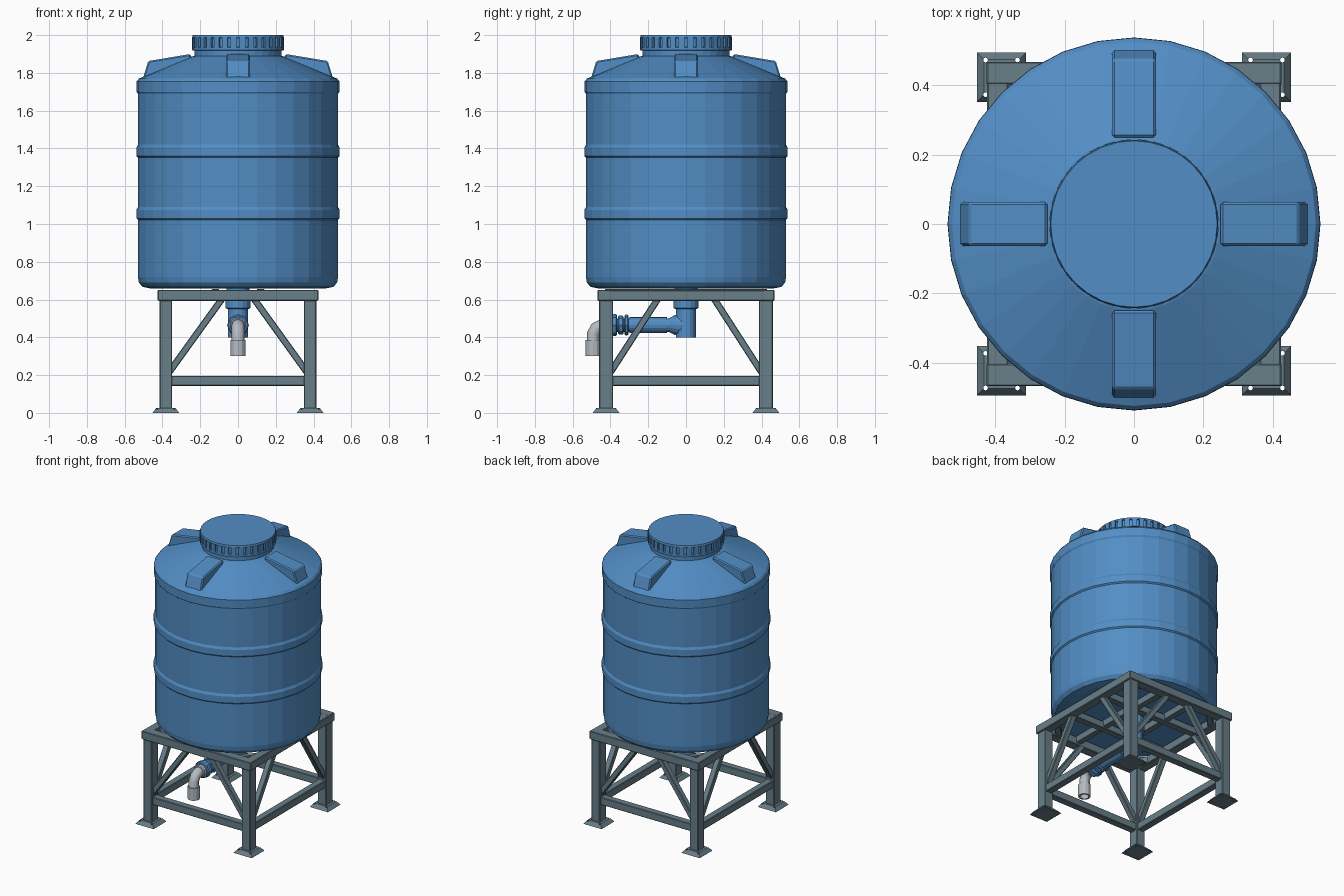
import bpy, bmesh, math
from mathutils import Vector, Matrix

cube = bpy.data.objects.get("Cube")
if cube:
    bpy.data.objects.remove(cube, do_unlink=True)


def material(name, rgb):
    m = bpy.data.materials.new(name)
    m.use_nodes = True
    m.diffuse_color = (*rgb, 1)
    m.node_tree.nodes["Principled BSDF"].inputs["Base Color"].default_value = (*rgb, 1)
    return m


BLUE = material("tank blue", (0.085, 0.27, 0.56))
STEEL = material("grey steel", (0.14, 0.21, 0.25))
PALE = material("pale grey plastic", (0.46, 0.50, 0.54))


def finish(name, bm, mat, matrix=Matrix()):
    bmesh.ops.transform(bm, matrix=matrix, verts=bm.verts)
    bmesh.ops.recalc_face_normals(bm, faces=bm.faces)
    mesh = bpy.data.meshes.new(name)
    bm.to_mesh(mesh)
    bm.free()
    mesh.materials.append(mat)
    ob = bpy.data.objects.new(name, mesh)
    bpy.context.collection.objects.link(ob)
    return ob


def lathe(name, profile, mat, sides=16, matrix=Matrix(), closed=False):
    """Turn a list of (radius, height) points about z; capped unless closed."""
    bm = bmesh.new()
    rings = []
    for r, z in profile:
        rings.append([bm.verts.new((r * math.cos(a), r * math.sin(a), z))
                      for a in (math.tau * i / sides for i in range(sides))])
    pairs = list(zip(rings, rings[1:])) + ([(rings[-1], rings[0])] if closed else [])
    for low, high in pairs:
        for i in range(sides):
            j = (i + 1) % sides
            bm.faces.new((low[i], low[j], high[j], high[i]))
    if not closed:
        bm.faces.new(rings[0])
        bm.faces.new(rings[-1])
    return finish(name, bm, mat, matrix)


def bar(name, start, end, width, height, mat=STEEL, bevel=0.004):
    """Square-section bar between two points; height is the upright size."""
    a, b = Vector(start), Vector(end)
    d = (b - a).normalized()
    up = Vector((0, 0, 1)) if abs(d.z) < 0.99 else Vector((0, 1, 0))
    side = up.cross(d).normalized()
    top = d.cross(side)
    rot = Matrix((d, side, top)).transposed().to_4x4()
    bm = bmesh.new()
    bmesh.ops.create_cube(bm, size=1)
    bmesh.ops.scale(bm, vec=((b - a).length, width, height), verts=bm.verts)
    if bevel:
        bmesh.ops.bevel(bm, geom=bm.edges[:], offset=bevel, segments=1, affect='EDGES')
    return finish(name, bm, mat, Matrix.Translation((a + b) / 2) @ rot)


# Tank body with raised hoops, shoulder and neck
tank = [(0.46, 0.658), (0.505, 0.667), (0.525, 0.69), (0.53, 0.72)]
for z in (1.03, 1.36):
    tank += [(0.53, z - 0.008), (0.538, z), (0.538, z + 0.045), (0.53, z + 0.06)]
tank += [(0.53, 1.69), (0.537, 1.70), (0.537, 1.755), (0.525, 1.77),
         (0.25, 1.885), (0.23, 1.89), (0.23, 1.925)]
lathe("tank_body", tank, BLUE, 32)

# Screw lid with grip ribs
lathe("lid", [(0.225, 1.918), (0.243, 1.92), (0.243, 1.935), (0.234, 1.937),
              (0.234, 1.985), (0.243, 1.988), (0.24, 2.0)], BLUE, 32)
RIBS = 32
for i in range(RIBS):
    turn = Matrix.Rotation(math.tau * (i + 0.5) / RIBS, 4, 'Z')
    rib = bar("lid_rib", (0.225, 0, 1.96), (0.244, 0, 1.96), 0.03, 0.055, BLUE, 0)
    rib.data.transform(turn)

# Four lifting lugs on the shoulder
for i, side in enumerate(("left", "back", "right", "front")):
    bm = bmesh.new()
    outline = [(0.25, 1.86), (0.25, 1.90), (0.475, 1.863), (0.505, 1.765)]
    vs = [bm.verts.new((x, -0.063, z)) for x, z in outline]
    face = bm.faces.new(vs)
    out = bmesh.ops.extrude_face_region(bm, geom=[face])
    moved = [v for v in out["geom"] if isinstance(v, bmesh.types.BMVert)]
    bmesh.ops.translate(bm, vec=(0, 0.126, 0), verts=moved)
    bmesh.ops.bevel(bm, geom=bm.edges[:], offset=0.007, segments=1, affect='EDGES')
    finish(side + "_lug", bm, BLUE, Matrix.Rotation(i * math.pi / 2, 4, 'Z'))

# Stand: legs, drilled feet
LX, LY = 0.382, 0.423
for sx in (-1, 1):
    for sy in (-1, 1):
        x, y = sx * LX, sy * LY
        tag = ("front" if sy < 0 else "back") + ("_left" if sx > 0 else "_right")
        bar(tag + "_leg", (x, y, 0.015), (x, y, 0.60), 0.066, 0.074)
        bm = bmesh.new()
        bmesh.ops.create_cube(bm, size=1)
        bmesh.ops.scale(bm, vec=(0.142, 0.142, 0.026), verts=bm.verts)
        for v in bm.verts:
            if v.co.z > 0:
                v.co.x *= 0.72
                v.co.y *= 0.72
        bmesh.ops.translate(bm, vec=(x, y, 0.013), verts=bm.verts)
        # Thin rim under the sloped top
        foot = finish(tag + "_foot", bm, STEEL)
        for hx in (-1, 1):
            for hy in (-1, 1):
                at = Matrix.Translation((x + hx * 0.046, y + hy * 0.05, 0))
                drill = lathe("drill", [(0.007, -0.1), (0.007, 0.1)], STEEL, 8, at)
                drill.hide_render = True
                mod = foot.modifiers.new("hole", 'BOOLEAN')
                mod.operation, mod.object = 'DIFFERENCE', drill
                bpy.context.view_layer.objects.active = foot
                bpy.ops.object.modifier_apply(modifier="hole")
                bpy.data.objects.remove(drill, do_unlink=True)

# Stand: top frame, lower rails and slanted braces
TOP = 0.622
for s in (-1, 1):
    end = "front" if s < 0 else "back"
    side = "left" if s > 0 else "right"
    bar(end + "_top_beam", (-0.425, s * 0.435, TOP), (0.425, s * 0.435, TOP), 0.066, 0.058)
    bar(side + "_top_beam", (s * 0.393, -0.465, TOP), (s * 0.393, 0.465, TOP), 0.062, 0.057)
    bar(end + "_rail", (-LX, s * LY, 0.17), (LX, s * LY, 0.17), 0.05, 0.053)
    bar(side + "_rail", (s * LX, -LY, 0.17), (s * LX, LY, 0.17), 0.05, 0.053)
    for t in (-1, 1):
        bar(end + "_brace", (t * 0.365, s * LY, 0.215), (t * 0.08, s * LY, 0.61), 0.04, 0.036)
        bar(side + "_brace", (s * LX, t * 0.40, 0.215), (s * LX, t * 0.145, 0.61), 0.04, 0.036)
        bar("corner_tie", (s * 0.39, t * 0.30, TOP), (s * 0.25, t * 0.44, TOP), 0.04, 0.045)
    # Joists carrying the tank
    bar("joist", (-0.39, s * 0.16, TOP), (0.39, s * 0.16, TOP), 0.045, 0.05)
    bar("tank_bearer", (s * 0.12, -0.43, 0.632), (s * 0.12, 0.43, 0.632), 0.04, 0.05)

# Outlet: down pipe with collar
lathe("down_pipe", [(0.045, 0.40), (0.054, 0.40), (0.054, 0.55), (0.066, 0.555),
                    (0.066, 0.60), (0.06, 0.605), (0.06, 0.67)], BLUE)

# Outlet: horizontal pipe towards the front, with coupling nuts
forward = Matrix.Translation((0, 0, 0.465)) @ Matrix.Rotation(math.pi / 2, 4, 'X')
lathe("outlet_pipe", [(0.052, 0.0), (0.052, 0.06), (0.036, 0.09), (0.036, 0.10),
                      (0.042, 0.10), (0.042, 0.30), (0.036, 0.30), (0.036, 0.42)],
      BLUE, 16, forward)
for name, a, b, r in (("inner_nut", 0.305, 0.325, 0.055), ("middle_nut", 0.33, 0.36, 0.05),
                      ("outer_nut", 0.365, 0.41, 0.058)):
    lathe(name, [(r - 0.006, a), (r, a + 0.006), (r, b - 0.006), (r - 0.006, b)],
          BLUE, 8, forward)

# Pale spout bending downward
curve = bpy.data.curves.new("spout", 'CURVE')
curve.dimensions = '3D'
curve.bevel_depth = 0.034
curve.bevel_resolution = 2
path = [(-0.40, 0.465), (-0.445, 0.463), (-0.475, 0.448), (-0.49, 0.42), (-0.492, 0.32)]
spline = curve.splines.new('POLY')
spline.points.add(len(path) - 1)
for p, (y, z) in zip(spline.points, path):
    p.co = (0, y, z, 1)
curve.materials.append(PALE)
bpy.context.collection.objects.link(bpy.data.objects.new("spout", curve))
lathe("spout_mouth", [(0.028, 0.30), (0.04, 0.30), (0.04, 0.385), (0.028, 0.385)], PALE, 12,
      Matrix.Translation((0, -0.492, 0)), closed=True)
lathe("spout_collar", [(0.036, 0.405), (0.042, 0.41), (0.042, 0.43), (0.036, 0.435)],
      PALE, 12, forward)
